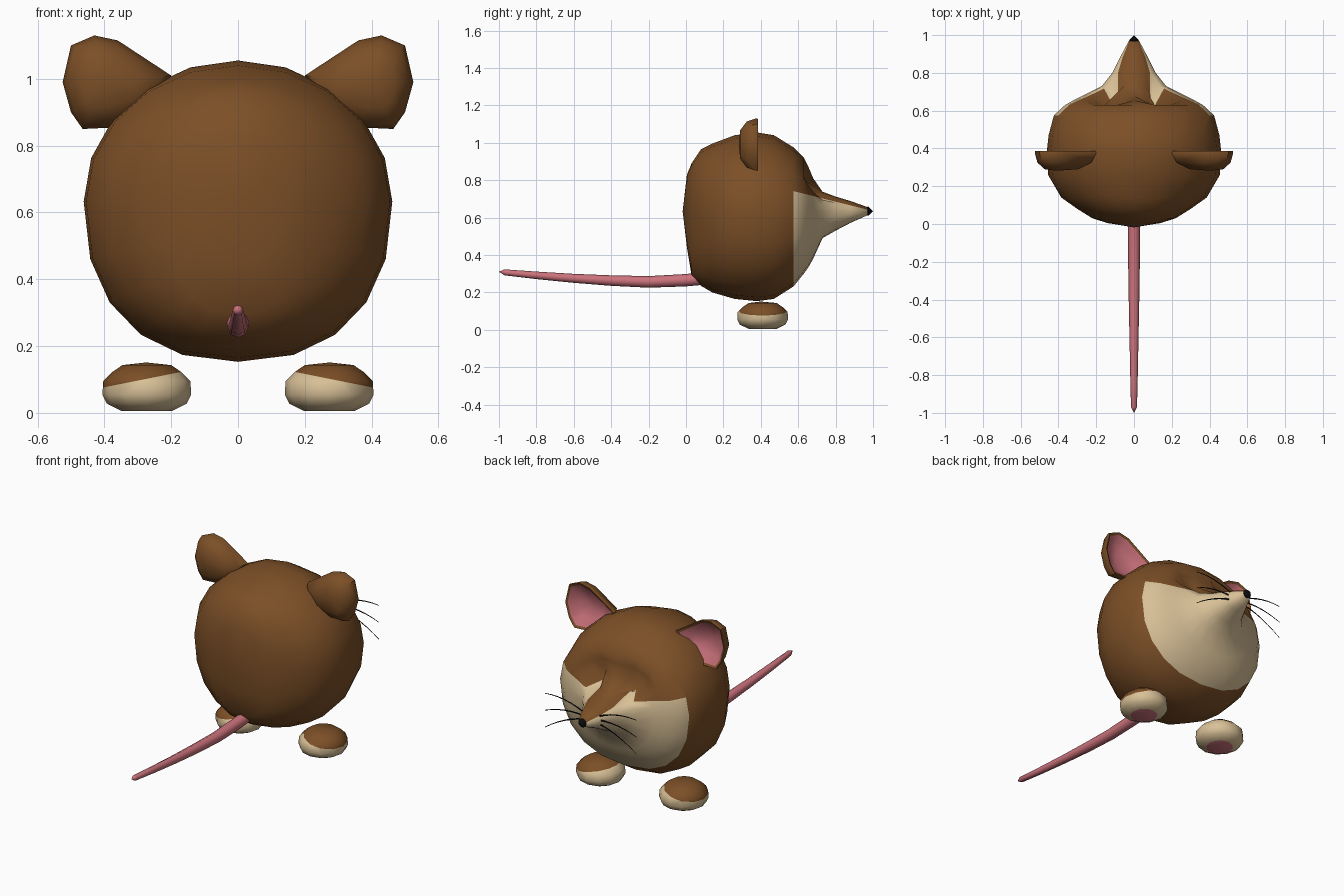
import bpy, bmesh, math
from mathutils import Vector

if "Cube" in bpy.data.objects:
    bpy.data.objects.remove(bpy.data.objects["Cube"])


def material(name, rgb):
    m = bpy.data.materials.new(name)
    m.diffuse_color = (*rgb, 1)
    m.use_nodes = True
    m.node_tree.nodes["Principled BSDF"].inputs["Base Color"].default_value = m.diffuse_color
    return m


BROWN = material("brown fur", (0.20, 0.078, 0.02))
CREAM = material("cream fur", (0.69, 0.53, 0.31))
PINK = material("pink skin", (0.60, 0.17, 0.20))
BLACK = material("black", (0.004, 0.004, 0.004))


def loft(rings, bands=None):
    """Bridge rings of points; a one-point ring is a pole, other ends are capped."""
    bm = bmesh.new()
    vs = [[bm.verts.new(p) for p in r] for r in rings]
    for k, (a, b) in enumerate(zip(vs, vs[1:])):
        n = max(len(a), len(b))
        for i in range(n):
            j = (i + 1) % n
            if len(a) == 1:
                f = bm.faces.new((a[0], b[i], b[j]))
            elif len(b) == 1:
                f = bm.faces.new((a[i], a[j], b[0]))
            else:
                f = bm.faces.new((a[i], a[j], b[j], b[i]))
            f.material_index = bands[k] if bands else 0
    for end in (vs[0], vs[-1]):
        if len(end) > 1:
            bm.faces.new(end)
    bmesh.ops.recalc_face_normals(bm, faces=bm.faces)
    return bm


def finish(bm, name, mats, sharp=60):
    me = bpy.data.meshes.new(name)
    bm.to_mesh(me)
    bm.free()
    for m in mats:
        me.materials.append(m)
    for p in me.polygons:
        p.use_smooth = True
    me.set_sharp_from_angle(angle=math.radians(sharp))
    ob = bpy.data.objects.new(name, me)
    bpy.context.collection.objects.link(ob)
    return ob


def cut(bm, faces, co, no):
    geom = set(faces)
    for f in faces:
        geom.update(f.edges)
        geom.update(f.verts)
    bmesh.ops.bisect_plane(bm, geom=list(geom), dist=1e-5, plane_co=co, plane_no=no)


# Body and snout: rings along y as (y, bottom, top, half width)
ZC = 0.633
PROFILE = [(0.005, .44, .83, .14), (.03, .29, .89, .22), (.08, .235, .965, .30),
           (.14, .20, .995, .385), (.26, .165, 1.04, .455), (.38, .153, 1.055, .462),
           (.47, .165, 1.04, .452), (.575, .232, .975, .424), (.63, .30, .92, .365),
           (.655, .335, .87, .32), (.68, .38, .81, .27), (.73, .49, .738, .17),
           (.80, .53, .712, .115), (.88, .572, .688, .075), (.97, .612, .656, .027)]


def body_ring(y, zb, zt, w, n=20):
    pts = []
    for i in range(n):
        a = 2 * math.pi * i / n
        c, s = math.cos(a), math.sin(a)
        e = 1.0 if s >= 0 else 0.87     # squarer underside
        h = zt - ZC if s >= 0 else ZC - zb
        pts.append((w * math.copysign(abs(c) ** e, c), y,
                    ZC + h * math.copysign(abs(s) ** e, s)))
    return pts


bm = loft([[(0, -0.018, ZC)]] + [body_ring(*p) for p in PROFILE])
# Eye sockets pressed into the face
for v in bm.verts:
    if v.co.y > 0.64 and math.hypot(abs(v.co.x) - 0.135, v.co.z - 0.82) < 0.11:
        v.co.y = 0.627
# Cream muzzle, below a sloping line
line_co, line_no = Vector((0, 0.6, 0.735)), Vector((0, 0.25, 1)).normalized()
cut(bm, [f for f in bm.faces if f.calc_center_median().y > 0.576], line_co, line_no)
for f in bm.faces:
    c = f.calc_center_median()
    f.material_index = int(c.y > 0.576 and (c - line_co).dot(line_no) < 0)
finish(bm, "body", [BROWN, CREAM], 75)


def circle(cx, y, cz, r, n):
    return [(cx + r * math.cos(2 * math.pi * i / n), y,
             cz + r * math.sin(2 * math.pi * i / n)) for i in range(n)]


# Nose
finish(loft([circle(0, .962, .634, .022, 10), circle(0, .974, .634, .026, 10),
             [(0, 1.0, .634)]]), "nose", [BLACK])

# Tail: (y, z, radius)
TAIL = [(.10, .275, .034), (0, .265, .033), (-.2, .256, .031), (-.4, .263, .028),
        (-.6, .275, .024), (-.8, .291, .020), (-.97, .307, .016)]
finish(loft([circle(0, y, z, r, 8) for y, z, r in TAIL] + [[(0, -1.0, .31)]]),
       "tail", [PINK])

# Ears: brown shell, rim and pink bowl
RIM = [(.20, 1.01), (.36, 1.115), (.43, 1.13), (.50, 1.10), (.525, .99),
       (.50, .90), (.465, .85), (.36, .855), (.25, .90)]


def ear_ring(s, k, y):
    return [(s * (.41 + k * (x - .41)), y, .99 + k * (z - .99)) for x, z in RIM]


for s, side in ((1, "right"), (-1, "left")):
    rings = [[(s * .41, .282, .99)], ear_ring(s, .55, .29), ear_ring(s, .88, .325),
             ear_ring(s, 1, .375), ear_ring(s, .98, .386), ear_ring(s, .88, .38),
             ear_ring(s, .6, .34), [(s * .41, .325, .99)]]
    finish(loft(rings, [0, 0, 0, 0, 0, 1, 1]), side + "_ear", [BROWN, PINK], 50)

# Feet: (z, scale) rings, brown on top, cream below, pink sole
FOOT = [(.005, .56), (.028, .90), (.055, 1.0), (.095, .98), (.122, .78), (.143, .55)]
for s, side in ((1, "right"), (-1, "left")):
    rings = [[(s * (.273 + k * .133 * math.cos(math.pi * i / 6)),
               .41 + k * .136 * math.sin(math.pi * i / 6), z) for i in range(12)]
             for z, k in FOOT] + [[(s * .275, .40, .151)]]
    bm = loft(rings)
    co, no = Vector((s * .273, .41, .102)), Vector((s * .2, 0, 1)).normalized()
    cut(bm, list(bm.faces), co, no)
    for f in bm.faces:
        c = f.calc_center_median()
        f.material_index = 0 if (c - co).dot(no) > 0 else (2 if c.z < .006 else 1)
    finish(bm, side + "_foot", [BROWN, CREAM, PINK])

# Whiskers: thin arched ribbons, three each side
WHISKERS = [(.655, .715, .70), (.635, .65, .60), (.615, .59, .50)]
for s, side in ((1, "right"), (-1, "left")):
    bm = bmesh.new()
    for z0, z1, z2 in WHISKERS:
        prev = None
        for i in range(7):
            t = i / 6
            z = (1 - t) ** 2 * z0 + 2 * t * (1 - t) * z1 + t * t * z2
            x, h = s * (.045 + .255 * t), .005 * (1 - .6 * t)
            pair = [bm.verts.new((x, .893, z - h)), bm.verts.new((x, .893, z + h))]
            if prev:
                bm.faces.new((prev[0], pair[0], pair[1], prev[1]))
            prev = pair
    finish(bm, side + "_whiskers", [BLACK])
